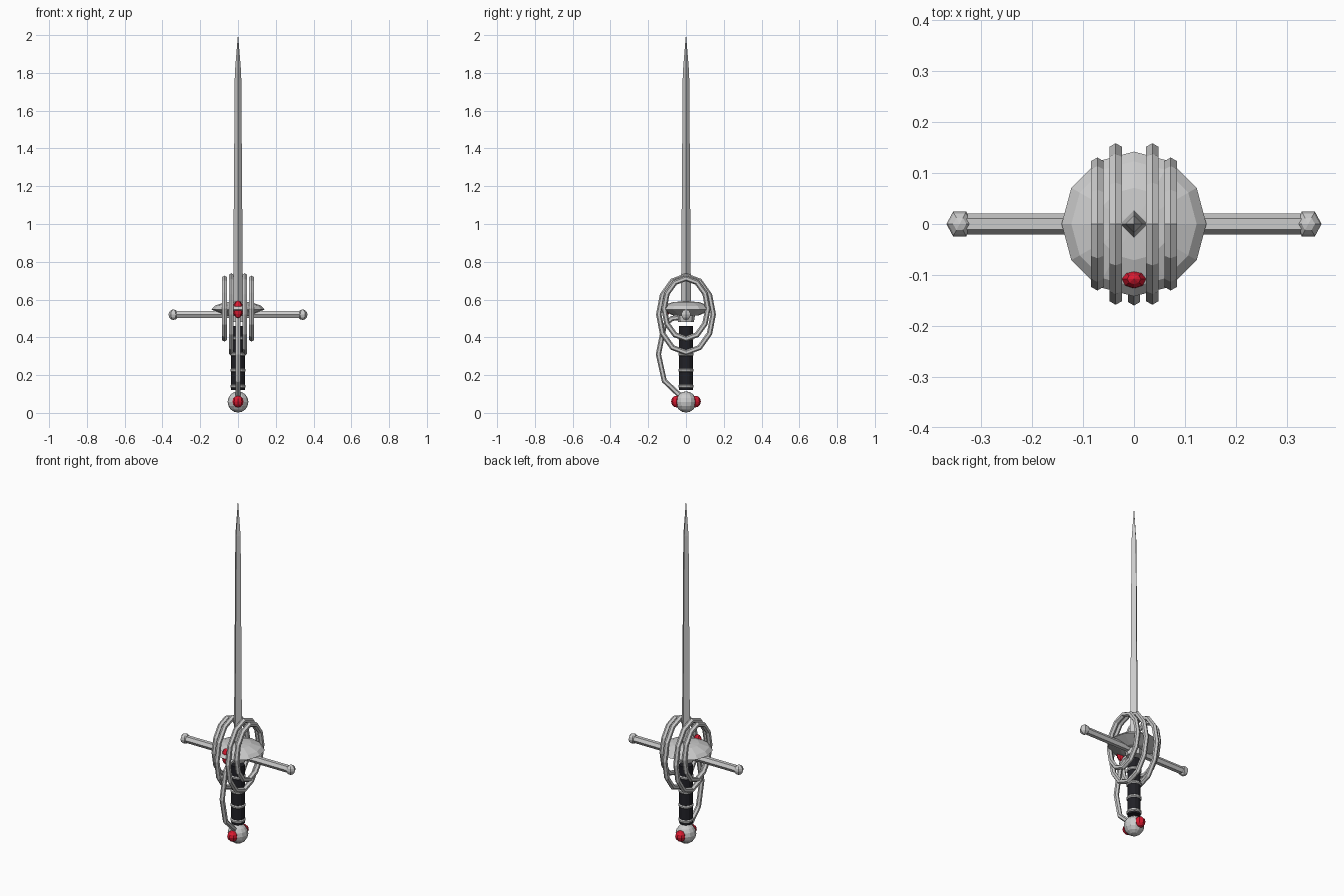
import bpy, bmesh
from math import sin, cos, pi
from mathutils import Vector, Matrix

if "Cube" in bpy.data.objects:
    bpy.data.objects.remove(bpy.data.objects["Cube"])


def material(name, color):
    m = bpy.data.materials.new(name)
    m.diffuse_color = color
    m.use_nodes = True
    m.node_tree.nodes["Principled BSDF"].inputs["Base Color"].default_value = m.diffuse_color
    return m


RED = material("red_gem", (0.7, 0.01, 0.03, 1))
BLACK = material("black_leather", (0.015, 0.015, 0.02, 1))


def finish(name, bm, mat=None):
    bmesh.ops.recalc_face_normals(bm, faces=bm.faces)
    me = bpy.data.meshes.new(name)
    bm.to_mesh(me)
    bm.free()
    ob = bpy.data.objects.new(name, me)
    bpy.context.collection.objects.link(ob)
    if mat:
        me.materials.append(mat)
    return ob


def sphere(name, loc, scale, segs, rings, mat=None, rot=None):
    bm = bmesh.new()
    bmesh.ops.create_uvsphere(bm, u_segments=segs, v_segments=rings, radius=1)
    if rot:
        bm.transform(rot)
    bm.transform(Matrix.Translation(loc) @ Matrix.Diagonal((*scale, 1)))
    return finish(name, bm, mat)


def lathe(name, profile, sides, mat=None):
    """Revolve (radius, z) points around z and cap both ends."""
    bm = bmesh.new()
    loops = [[bm.verts.new((r * cos(2 * pi * i / sides), r * sin(2 * pi * i / sides), z))
              for i in range(sides)] for r, z in profile]
    for a, b in zip(loops, loops[1:]):
        for i in range(sides):
            j = (i + 1) % sides
            bm.faces.new((a[i], a[j], b[j], b[i]))
    bm.faces.new(loops[0])
    bm.faces.new(loops[-1])
    return finish(name, bm, mat)


def tube_yz(name, x, path, r, closed, sides=6):
    """Hexagonal bar following a (y, z) path in the plane at x."""
    bm = bmesh.new()
    pts = [Vector((x, y, z)) for y, z in path]
    n = len(pts)
    loops = []
    for k, p in enumerate(pts):
        a = pts[(k - 1) % n] if closed or k else p
        b = pts[(k + 1) % n] if closed or k < n - 1 else p
        side = Vector((1, 0, 0)).cross((b - a).normalized())
        loops.append([bm.verts.new(p + r * (cos(2 * pi * i / sides) * side
                                            + sin(2 * pi * i / sides) * Vector((1, 0, 0))))
                      for i in range(sides)])
    for k in range(n if closed else n - 1):
        a, b = loops[k], loops[(k + 1) % n]
        for i in range(sides):
            j = (i + 1) % sides
            bm.faces.new((a[i], a[j], b[j], b[i]))
    if not closed:
        bm.faces.new(loops[0])
        bm.faces.new(loops[-1])
    return finish(name, bm)


# Diamond-section blade
lathe("blade", [(0.028, 0.5), (0.025, 0.75), (0.017, 1.8), (0.0005, 2.0)], 4)

# Domed guard plate and collar beneath it
lathe("guard_dome", [(0.05, 0.515), (0.07, 0.517), (0.142, 0.548), (0.123, 0.567),
                     (0.071, 0.586), (0.005, 0.592)], 12)
lathe("guard_collar", [(0.042, 0.482), (0.05, 0.53)], 8)

# Crossguard bar with knobs
bm = bmesh.new()
bmesh.ops.create_cone(bm, cap_ends=True, segments=6, radius1=0.021, radius2=0.021, depth=0.68)
vertex_at_y = max(v.co.y for v in bm.verts) > 0.0205
if not vertex_at_y:
    bm.transform(Matrix.Rotation(pi / 6, 4, 'Z'))
bm.transform(Matrix.Translation((0, 0, 0.52)) @ Matrix.Rotation(pi / 2, 4, 'Y'))
finish("crossguard", bm)
for s, side in ((-1, "left"), (1, "right")):
    sphere(f"crossguard_knob_{side}", (0.342 * s, 0, 0.52), (0.026, 0.028, 0.028), 6, 6,
           rot=Matrix.Rotation(pi / 6, 4, 'Z'))

# Guard rings, mirrored either side of the blade
for s, side in ((-1, "left"), (1, "right")):
    for size, x, zc, ry, rz in (("large", 0.036, 0.522, 0.144, 0.203),
                                ("small", 0.072, 0.552, 0.116, 0.16)):
        ring = [(ry * cos(pi * k / 6), zc + rz * sin(pi * k / 6)) for k in range(12)]
        tube_yz(f"guard_ring_{size}_{side}", s * x, ring, 0.0145, True)

# Knuckle bow from guard to pommel
tube_yz("knuckle_bow", 0, [(-0.03, 0.505), (-0.075, 0.5), (-0.115, 0.465), (-0.146, 0.31),
                           (-0.115, 0.17), (-0.03, 0.09)], 0.014, False)

# Wrapped grip with metal bands
lathe("grip", [(0.036, 0.12), (0.036, 0.46)], 12, BLACK)
for k in range(4):
    z = 0.14 + 0.085 * k
    lathe(f"grip_band_{k + 1}", [(0.036, z - 0.009), (0.041, z - 0.004),
                                 (0.041, z + 0.004), (0.036, z + 0.009)], 12)

# Pommel and gems
sphere("pommel", (0, 0, 0.058), (0.055, 0.055, 0.056), 12, 8)
for s, side in ((-1, "front"), (1, "back")):
    sphere(f"pommel_gem_{side}", (0, 0.05 * s, 0.06), (0.029, 0.029, 0.031), 8, 6, RED)
sphere("guard_gem", (0, -0.108, 0.548), (0.027, 0.02, 0.047), 8, 6, RED)
